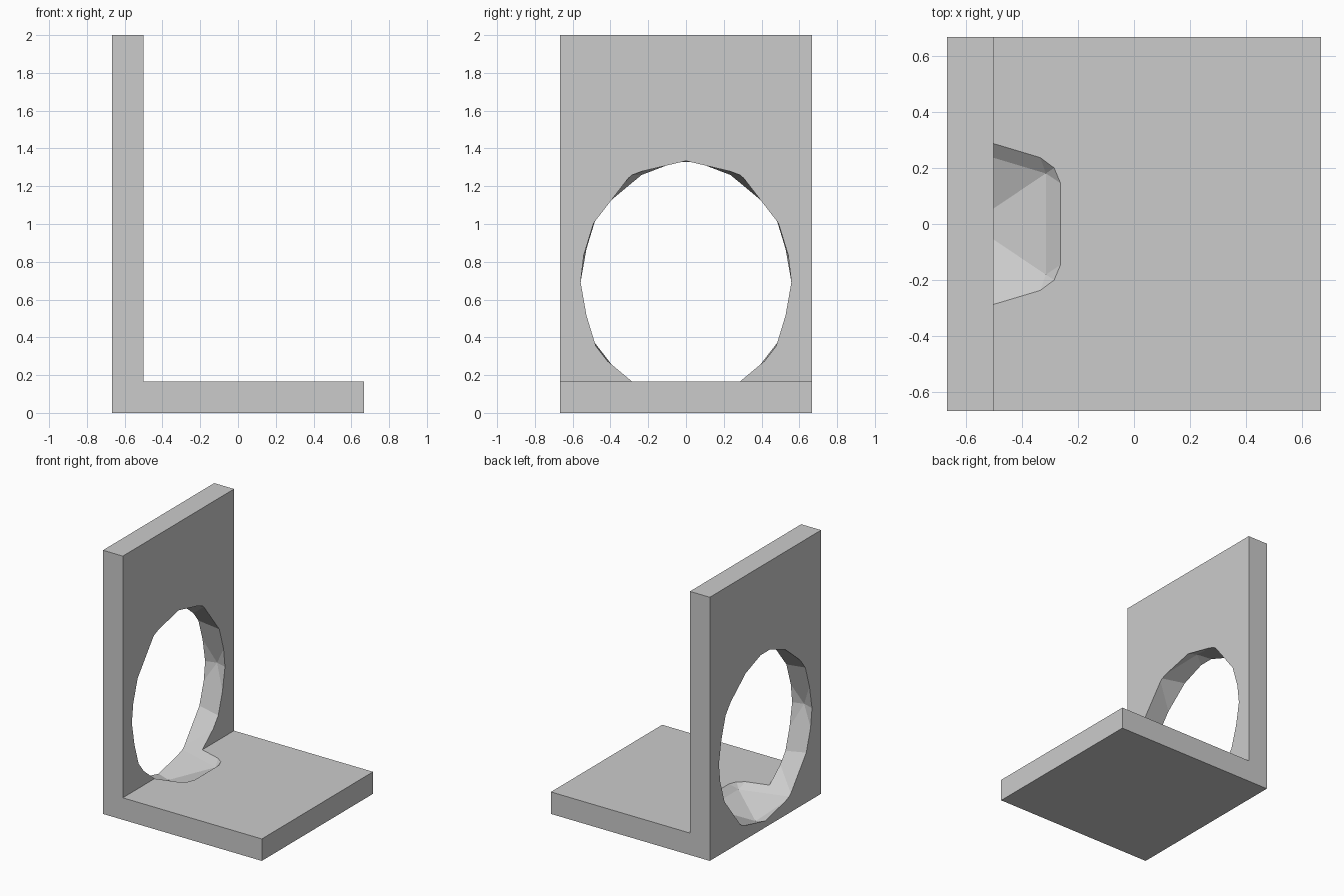
import bpy, bmesh

if "Cube" in bpy.data.objects:
    bpy.data.objects.remove(bpy.data.objects["Cube"])

T = 1 / 6      # plate thickness
H = 2 / 3      # half width of the base

# L-shaped bracket: profile in x/z, extruded along y
profile = [(-H, 0), (H, 0), (H, T), (-H + T, T), (-H + T, 2), (-H, 2)]
bm = bmesh.new()
face = bm.faces.new([bm.verts.new((x, -H, z)) for x, z in profile])
ext = bmesh.ops.extrude_face_region(bm, geom=[face])
moved = [v for v in ext["geom"] if isinstance(v, bmesh.types.BMVert)]
bmesh.ops.translate(bm, verts=moved, vec=(0, 2 * H, 0))
bmesh.ops.recalc_face_normals(bm, faces=bm.faces)
mesh = bpy.data.meshes.new("bracket")
bm.to_mesh(mesh)
bm.free()
bracket = bpy.data.objects.new("bracket", mesh)
bpy.context.collection.objects.link(bracket)

# Faceted ellipsoid that cuts the opening and the hollow in the floor
bpy.ops.mesh.primitive_ico_sphere_add(subdivisions=2, radius=1,
                                      location=(-H + T / 2, 0, 0.692))
cutter = bpy.context.object
cutter.name = "opening_cutter"
cutter.scale = (0.633, 0.583, 0.667)
cutter.hide_render = True
cutter.display_type = 'WIRE'

cut = bracket.modifiers.new("opening", 'BOOLEAN')
cut.operation = 'DIFFERENCE'
cut.solver = 'EXACT'
cut.object = cutter
